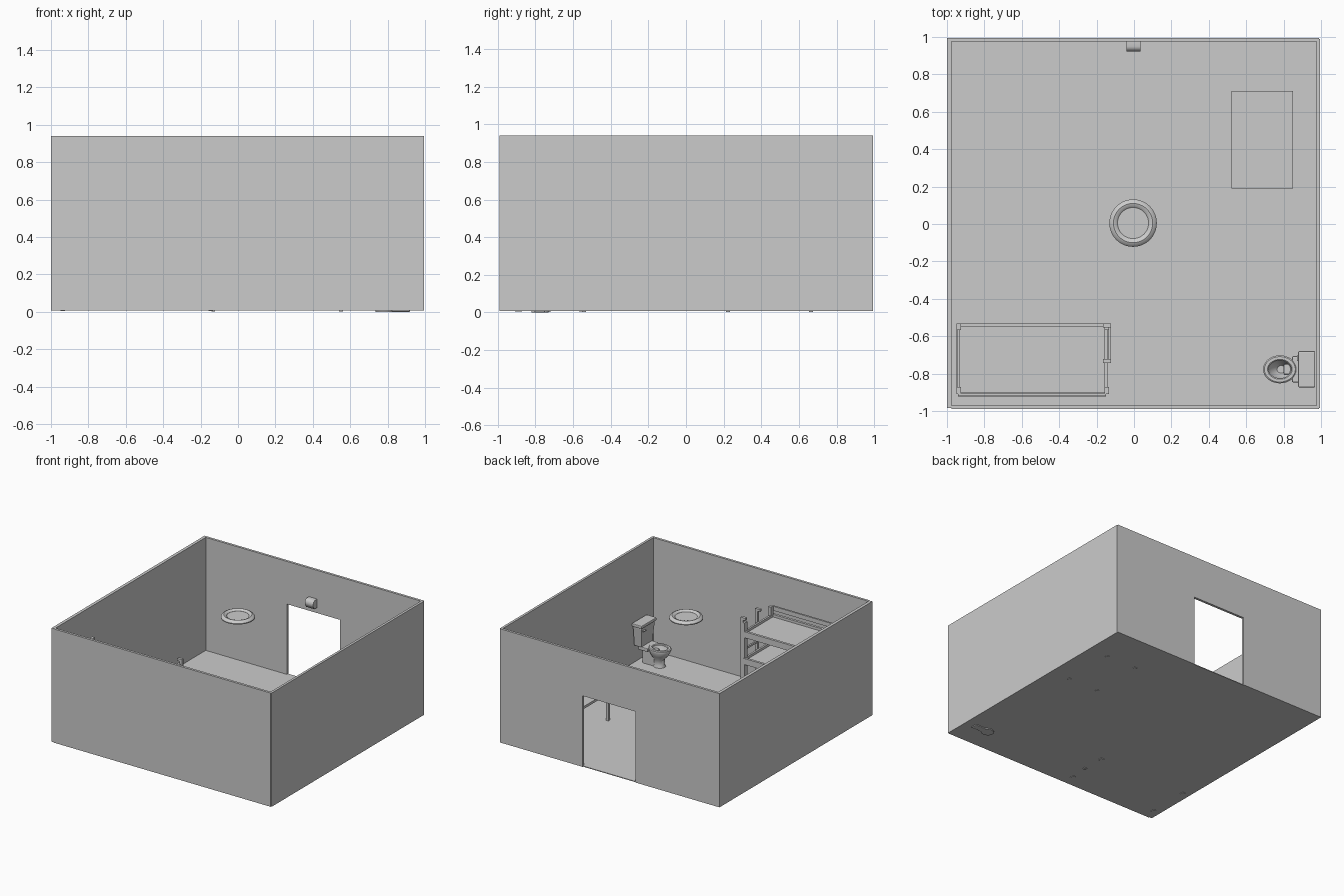
import bpy, bmesh, math
from mathutils import Vector

old = bpy.data.objects.get("Cube")
if old:
    bpy.data.objects.remove(old, do_unlink=True)

grey = bpy.data.materials.new("plain grey")
grey.use_nodes = True
grey.diffuse_color = (0.6, 0.6, 0.6, 1)
grey.node_tree.nodes["Principled BSDF"].inputs["Base Color"].default_value = (0.6, 0.6, 0.6, 1)


def add(name, bm, smooth=False):
    bmesh.ops.recalc_face_normals(bm, faces=bm.faces)
    mesh = bpy.data.meshes.new(name)
    bm.to_mesh(mesh)
    bm.free()
    mesh.materials.append(grey)
    ob = bpy.data.objects.new(name, mesh)
    bpy.context.collection.objects.link(ob)
    if smooth:
        bpy.ops.object.select_all(action='DESELECT')
        ob.select_set(True)
        bpy.context.view_layer.objects.active = ob
        bpy.ops.object.shade_smooth_by_angle(angle=math.radians(35))
    return ob


def box(name, x0, x1, y0, y1, z0, z1, bevel=0):
    bm = bmesh.new()
    bmesh.ops.create_cube(bm, size=1)
    for v in bm.verts:
        v.co = Vector(((x0 + x1) / 2 + v.co.x * (x1 - x0),
                       (y0 + y1) / 2 + v.co.y * (y1 - y0),
                       (z0 + z1) / 2 + v.co.z * (z1 - z0)))
    ob = add(name, bm)
    if bevel:
        mod = ob.modifiers.new("soft edges", 'BEVEL')
        mod.width = bevel
        mod.segments = 2
    return ob


def loft(name, rings, sides=32, closed=False):
    """Skin a stack of ellipses: (centre x, centre y, radius x, radius y, z)."""
    bm = bmesh.new()
    loops = []
    for cx, cy, rx, ry, z in rings:
        angles = [2 * math.pi * i / sides for i in range(sides)]
        loops.append([bm.verts.new((cx + rx * math.cos(a), cy + ry * math.sin(a), z)) for a in angles])
    pairs = list(zip(loops, loops[1:]))
    if closed:
        pairs.append((loops[-1], loops[0]))
    else:
        bm.faces.new(loops[0])
        bm.faces.new(loops[-1])
    for a, b in pairs:
        for i in range(sides):
            j = (i + 1) % sides
            bm.faces.new((a[i], a[j], b[j], b[i]))
    return add(name, bm, True)


# Room shell
LOW, TOP, OUT, IN = 0.008, 0.94, 0.995, 0.975
box("floor", -0.99, 0.99, -0.985, 0.99, LOW, 0.014)
box("front_wall", -IN, 0.99, -0.99, -0.97, LOW, TOP)
box("right_wall", -1.0, -IN, -0.985, OUT, LOW, TOP)
box("left_wall", IN, OUT, -0.985, 0.99, LOW, TOP)

# Back wall profile with a doorway notch
DOOR, HEAD = 0.24, 0.59
bm = bmesh.new()
outline = [(-IN, LOW), (-DOOR, LOW), (-DOOR, HEAD), (DOOR, HEAD), (DOOR, LOW),
           (0.99, LOW), (0.99, TOP), (-IN, TOP)]
face = bm.faces.new([bm.verts.new((x, IN, z)) for x, z in outline])
pushed = bmesh.ops.extrude_face_region(bm, geom=[face])
for v in pushed["geom"]:
    if isinstance(v, bmesh.types.BMVert):
        v.co.y = OUT
add("back_wall", bm)

# Ceiling lamp
lx, ly = -0.005, 0.005
loft("lamp_ring", [(lx, ly, r, r, z) for r, z in
                   [(0.083, 0.915), (0.127, 0.915), (0.127, 0.922), (0.118, 0.934),
                    (0.105, 0.94), (0.092, 0.936), (0.083, 0.928)]], 48, True)
loft("lamp_panel", [(lx, ly, 0.083, 0.083, z) for z in (0.917, 0.927)], 48)

# Watch unit above the doorway: box with a rounded nose
bm = bmesh.new()
side = [(0.975, 0.635), (0.94, 0.635)]
side += [(0.95 - 0.028 * math.cos(t), 0.672 + 0.033 * math.sin(t))
         for t in [math.radians(a) for a in range(-50, 91, 20)]]
side += [(0.975, 0.705)]
ends = [[bm.verts.new((x, y, z)) for y, z in side] for x in (-0.04, 0.035)]
bm.faces.new(ends[0])
bm.faces.new(ends[1])
for i in range(len(side)):
    j = (i + 1) % len(side)
    bm.faces.new((ends[0][i], ends[0][j], ends[1][j], ends[1][i]))
add("door_sensor", bm, True)

# Table
box("table_top", 0.52, 0.85, 0.19, 0.71, 0.25, 0.27)
for i, x in enumerate((0.55, 0.82)):
    for j, y in enumerate((0.224, 0.665)):
        box(f"table_leg_{i}{j}", x - 0.011, x + 0.011, y - 0.011, y + 0.011, 0.003, 0.25)

# Bunk bed: posts, two framed bunks and guard rails
X0, X1, Y0, Y1 = -0.94, -0.15, -0.9, -0.55
for i, x in enumerate((X0, X1)):
    for j, y in enumerate((Y0 + 0.01, Y1)):
        box(f"bed_post_{i}{j}", x - 0.009, x + 0.015, y - 0.018, y + 0.018, 0.004, 0.71)
for name, z in (("lower", 0.37), ("upper", 0.59)):
    box(name + "_mattress", X0, X1, Y0, Y1, z + 0.01, z + 0.03)
    for part, y in (("wall", -0.912), ("room", -0.541)):
        box(f"{name}_{part}_rail", X0, X1, y - 0.01, y + 0.01, z, z + 0.05)
    for part, x in (("head", X0), ("foot", X1)):
        box(f"{name}_{part}_rail", x - 0.008, x + 0.008, Y0, Y1, z, z + 0.05)
box("guard_rail", X0, X1, -0.92, -0.905, 0.67, 0.705)
box("head_guard_rail", X0 - 0.006, X0 + 0.006, Y0, Y1, 0.67, 0.7)

# Ladder at the foot end
for i, y in enumerate((-0.732, -0.543)):
    box(f"ladder_upright_{i}", -0.143, -0.122, y - 0.011, y + 0.011, 0.002, 0.75)
    box(f"ladder_hook_{i}", -0.165, -0.122, y - 0.011, y + 0.011, 0.73, 0.75)
for i in range(5):
    z = 0.11 + i * 0.12
    box(f"ladder_rung_{i}", -0.139, -0.125, -0.732, -0.543, z, z + 0.016)

# Toilet
TY = -0.777
loft("toilet_bowl", [
    (0.785, TY, 0.05, 0.045, 0.0), (0.785, TY, 0.05, 0.045, 0.012),
    (0.785, TY, 0.04, 0.037, 0.03), (0.785, TY, 0.042, 0.04, 0.075),
    (0.782, TY, 0.07, 0.06, 0.11), (0.78, TY, 0.087, 0.073, 0.145),
    (0.78, TY, 0.087, 0.073, 0.155), (0.78, TY, 0.062, 0.05, 0.155),
    (0.782, TY, 0.05, 0.04, 0.125), (0.787, TY, 0.022, 0.02, 0.095)])
loft("toilet_seat", [
    (0.78, TY, 0.09, 0.075, 0.155), (0.78, TY, 0.09, 0.075, 0.163),
    (0.78, TY, 0.083, 0.068, 0.168), (0.78, TY, 0.066, 0.053, 0.168),
    (0.78, TY, 0.06, 0.047, 0.163), (0.78, TY, 0.06, 0.047, 0.155)], 32, True)
box("toilet_shelf", 0.845, 0.93, TY - 0.07, TY + 0.07, 0.135, 0.165, 0.006)
box("toilet_trap", 0.8, 0.92, TY - 0.028, TY + 0.028, 0.0, 0.14, 0.006)
tank = box("toilet_tank", 0.885, 0.965, TY - 0.09, TY + 0.09, 0.16, 0.325, 0.008)
for v in tank.data.vertices:
    if v.co.z < 0.2:
        v.co.y = TY + (v.co.y - TY) * 0.82
        v.co.x = max(v.co.x, 0.897)
box("toilet_tank_lid", 0.878, 0.969, TY - 0.097, TY + 0.097, 0.325, 0.35, 0.006)
box("flush_handle", 0.872, 0.886, TY + 0.045, TY + 0.075, 0.295, 0.303)
